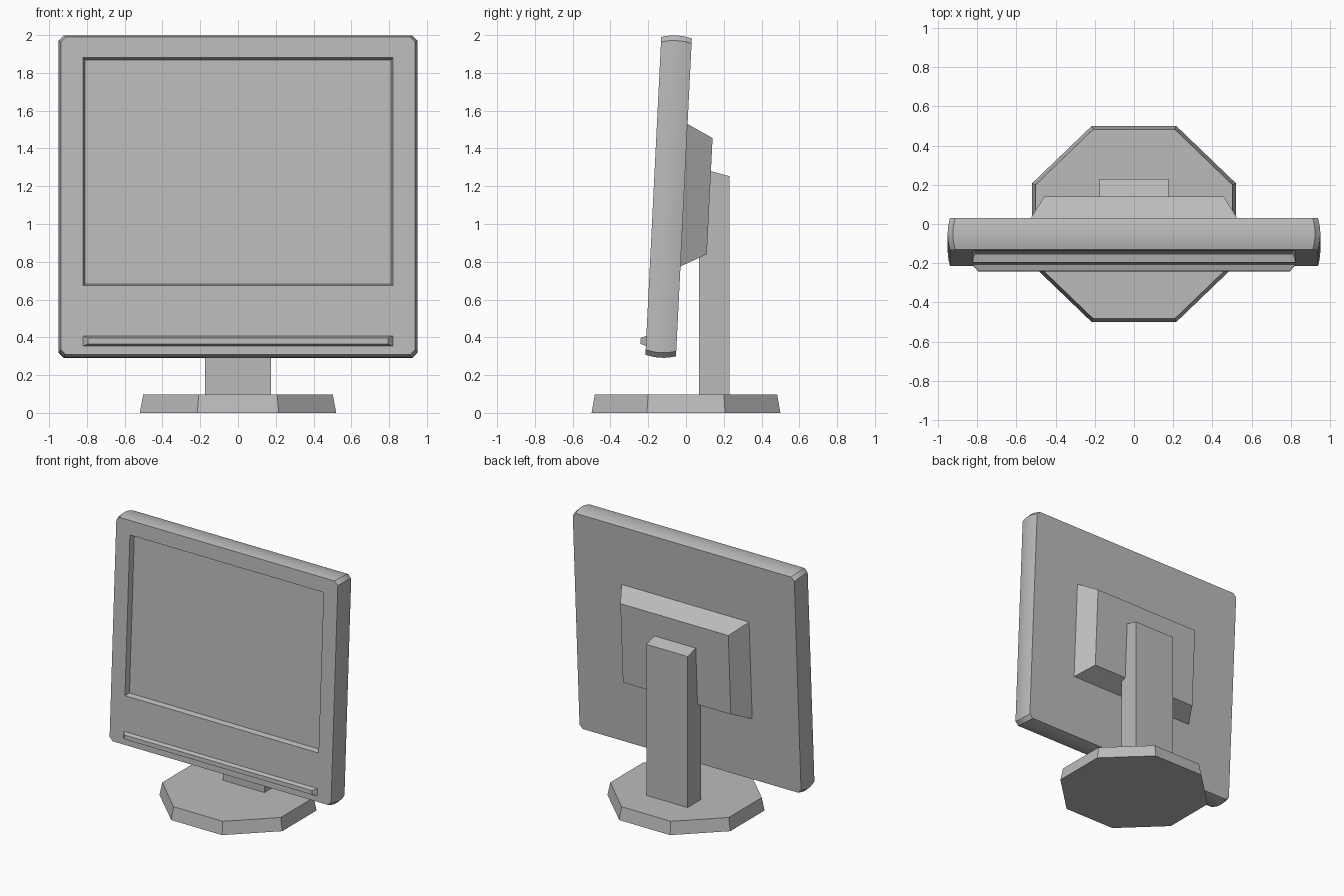
import bpy
import bmesh
import math

cube = bpy.data.objects.get("Cube")
if cube:
    bpy.data.objects.remove(cube, do_unlink=True)

grey = bpy.data.materials.new("light grey plastic")
grey.use_nodes = True
colour = (0.5, 0.5, 0.5, 1)
grey.diffuse_color = colour
grey.node_tree.nodes["Principled BSDF"].inputs["Base Color"].default_value = colour

TILT = math.radians(-2.85)
CENTRE = (0, -0.092, 1.145)
HALF_DEPTH = 0.081


def loft(name, loops, cap_start=True, cap_end=True, tilted=False):
    """Skin a row of loops with equal point counts, with optional end caps."""
    bm = bmesh.new()
    rings = [[bm.verts.new(p) for p in loop] for loop in loops]
    for a, b in zip(rings, rings[1:]):
        for i in range(len(a)):
            j = (i + 1) % len(a)
            bm.faces.new((a[i], a[j], b[j], b[i]))
    if cap_start:
        bm.faces.new(rings[0])
    if cap_end:
        bm.faces.new(rings[-1])
    return finish(name, bm, tilted)


def finish(name, bm, tilted=False):
    bmesh.ops.recalc_face_normals(bm, faces=bm.faces)
    mesh = bpy.data.meshes.new(name)
    bm.to_mesh(mesh)
    bm.free()
    mesh.materials.append(grey)
    obj = bpy.data.objects.new(name, mesh)
    bpy.context.collection.objects.link(obj)
    if tilted:
        obj.location = CENTRE
        obj.rotation_euler.x = TILT
    return obj


def rect(half_width, low, high, y):
    return [(-half_width, y, low), (half_width, y, low),
            (half_width, y, high), (-half_width, y, high)]


def panel_outline(y, out):
    """Rectangle with clipped corners, two points per corner."""
    w, h, c = 0.938 + out, 0.842 + out, 0.027
    return [(-w, y, -h + c), (-w + c, y, -h), (w - c, y, -h), (w, y, -h + c),
            (w, y, h - c), (w - c, y, h), (-w + c, y, h), (-w, y, h - c)]


# Screen housing: bulged rim, flat back, framed front with a sunken screen
bm = bmesh.new()
steps = 8
rings = []
for k in range(steps + 1):
    t = 2 * k / steps - 1
    outline = panel_outline(t * HALF_DEPTH, 0.012 * (1 - t * t))
    rings.append([bm.verts.new(p) for p in outline])
for a, b in zip(rings, rings[1:]):
    for i in range(8):
        j = (i + 1) % 8
        bm.faces.new((a[i], a[j], b[j], b[i]))
bm.faces.new(rings[-1])
front = rings[0]
opening = [bm.verts.new(p) for p in rect(0.82, -0.475, 0.733, -HALF_DEPTH)]
screen = [bm.verts.new(p) for p in rect(0.81, -0.465, 0.723, -HALF_DEPTH + 0.04)]
for i in range(4):
    j = (i + 1) % 4
    bm.faces.new((front[2 * i], front[2 * i + 1], opening[i]))
    bm.faces.new((front[2 * i + 1], front[2 * j], opening[j], opening[i]))
    bm.faces.new((opening[i], opening[j], screen[j], screen[i]))
bm.faces.new(screen)
panel = finish("screen_panel", bm, True)
bpy.ops.object.select_all(action="DESELECT")
panel.select_set(True)
bpy.context.view_layer.objects.active = panel
bpy.ops.object.shade_smooth_by_angle(angle=math.radians(25))

# Raised strip under the screen
loft("front_strip", [rect(0.82, -0.796, -0.743, -HALF_DEPTH),
                     rect(0.795, -0.786, -0.754, -0.110)], tilted=True)

# Tapered housing on the back
loft("rear_housing", [rect(0.54, -0.366, 0.389, HALF_DEPTH),
                      rect(0.457, -0.295, 0.321, 0.217)], tilted=True)

# Upright post with a sloping top
side = [(0.07, 0.09), (0.23, 0.09), (0.23, 1.253), (0.07, 1.297)]
loft("stand_post", [[(x, y, z) for y, z in side] for x in (-0.175, 0.175)])


# Eight-sided foot
def octagon(scale, z):
    radius = 0.5 * scale / math.cos(math.pi / 8)
    return [(1.04 * radius * math.cos(a), radius * math.sin(a), z)
            for a in (math.pi / 8 + i * math.pi / 4 for i in range(8))]


loft("stand_base", [octagon(1, 0), octagon(0.965, 0.097)])
